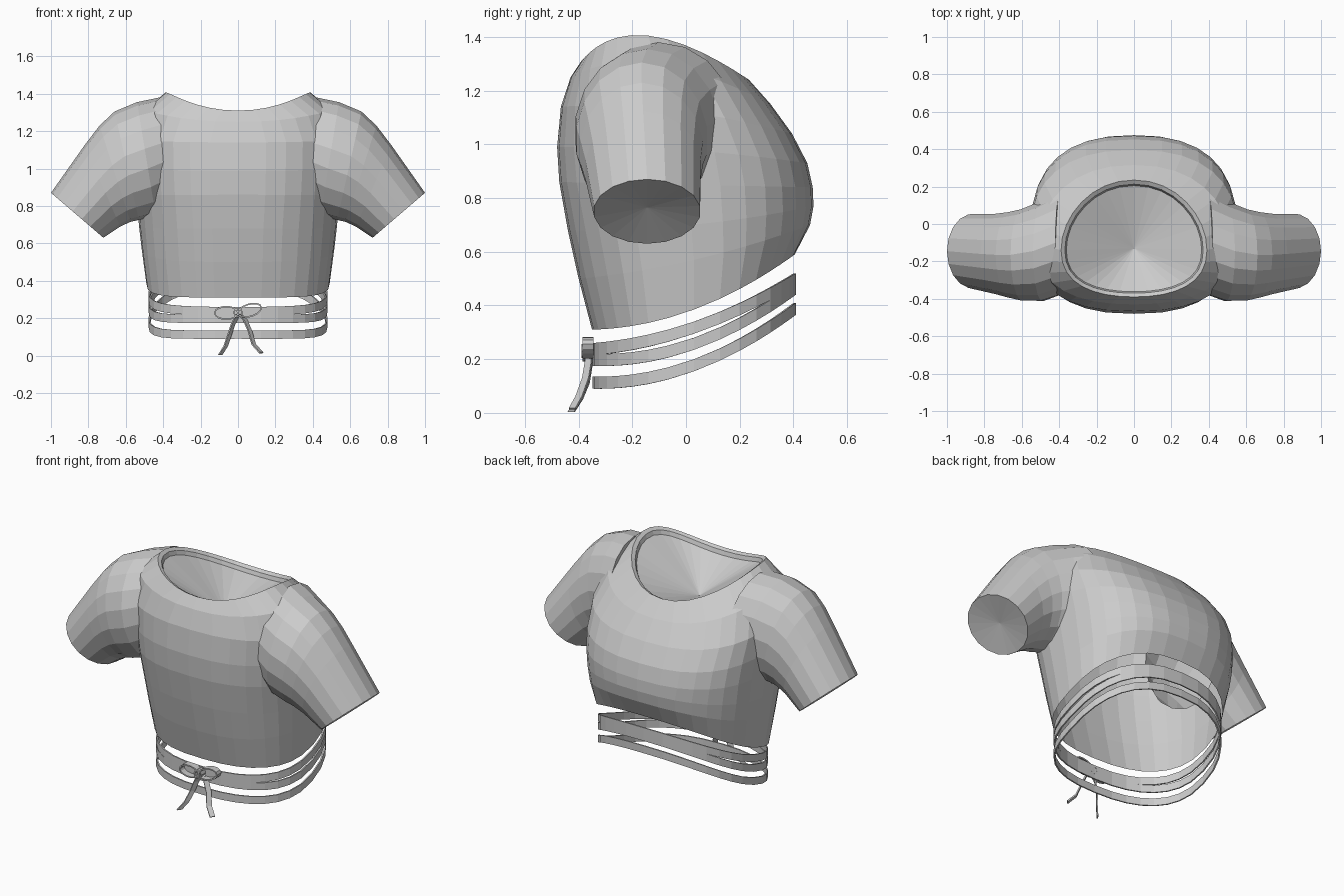
import bpy, bmesh, math
from mathutils import Vector

if "Cube" in bpy.data.objects:
    bpy.data.objects.remove(bpy.data.objects["Cube"])


def make_object(name, bm):
    bmesh.ops.recalc_face_normals(bm, faces=bm.faces)
    mesh = bpy.data.meshes.new(name)
    bm.to_mesh(mesh)
    bm.free()
    obj = bpy.data.objects.new(name, mesh)
    bpy.context.collection.objects.link(obj)
    return obj


def power(v, n):
    return math.copysign(abs(v) ** (2 / n), v)


def body_ring(front, side, back, width, n=2.4, count=32):
    """Closed loop through front, side and back (y, z) points."""
    pts = []
    for i in range(count):
        a = math.tau * i / count
        u = power(-math.cos(a), n)
        y, z = [s + (b - f) / 2 * u + ((b + f) / 2 - s) * u * u
                for f, s, b in zip(front, side, back)]
        pts.append(Vector((width * power(math.sin(a), n), y, z)))
    return pts


def sleeve_ring(top, bottom, yc, hy, sign, count=18):
    pts = []
    for i in range(count):
        a = math.tau * i / count
        k = (1 + math.cos(a)) / 2
        pts.append(Vector((sign * (bottom[0] + (top[0] - bottom[0]) * k),
                           yc + hy * math.sin(a),
                           bottom[1] + (top[1] - bottom[1]) * k)))
    return pts


def loft(name, rings, start, end):
    """Closed solid from rings, with a fan to a point at each end."""
    bm = bmesh.new()
    loops = [[bm.verts.new(p) for p in r] for r in rings]
    n = len(rings[0])
    for a, b in zip(loops, loops[1:]):
        for i in range(n):
            j = (i + 1) % n
            bm.faces.new((a[i], a[j], b[j], b[i]))
    for loop, tip in ((loops[0], start), (loops[-1], end)):
        v = bm.verts.new(tip)
        for i in range(n):
            bm.faces.new((loop[i], loop[(i + 1) % n], v))
    return make_object(name, bm)


def ribbon(name, pts, wide, closed=False, thick=0.008):
    """Thin strip along a path, widened along one direction."""
    bm = bmesh.new()
    a = [bm.verts.new(Vector(p)) for p in pts]
    b = [bm.verts.new(Vector(p) + Vector(wide)) for p in pts]
    n = len(pts)
    for i in range(n if closed else n - 1):
        j = (i + 1) % n
        bm.faces.new((a[i], a[j], b[j], b[i]))
    obj = make_object(name, bm)
    mod = obj.modifiers.new("thickness", 'SOLIDIFY')
    mod.thickness = thick
    mod.offset = 0
    return obj


# bodice, from hem up to the neckline, with the rim and recessed neck inside
rings = [
    body_ring((-.35, .31), (.03, .385), (.405, .59), .49),
    body_ring((-.40, .50), (.03, .57), (.462, .70), .515),
    body_ring((-.44, .68), (.02, .70), (.475, .77), .53),
    body_ring((-.472, .86), (.00, .85), (.472, .84), .54, 2.5),
    body_ring((-.48, .99), (-.02, .98), (.452, .93), .55, 2.5),
    body_ring((-.466, 1.14), (-.06, 1.13), (.395, 1.04), .555, 2.5),
    body_ring((-.43, 1.25), (-.11, 1.30), (.315, 1.15), .51, 2.3),
    body_ring((-.39, 1.31), (-.14, 1.405), (.235, 1.24), .39, 2.1),
    body_ring((-.37, 1.30), (-.14, 1.39), (.213, 1.228), .37, 2.1),
    body_ring((-.362, 1.275), (-.14, 1.365), (.205, 1.205), .362, 2.1),
]
bodice = loft("bodice", rings, (0, .03, .44), (0, -.13, 1.12))

# sleeves, merged into the bodice
for sign in (-1, 1):
    sr = [sleeve_ring(t, b, yc, hy, sign) for t, b, yc, hy in (
        ((.42, 1.38), (.36, .80), -.10, .28),
        ((.54, 1.355), (.44, .75), -.145, .27),
        ((.66, 1.305), (.53, .725), -.165, .247),
        ((.74, 1.23), (.575, .715), -.165, .232),
        ((.82, 1.125), (.63, .69), -.16, .218),
        ((1.0, .87), (.72, .63), -.145, .20))]
    sleeve = loft("sleeve", sr, (sign * .39, -.10, 1.09), (sign * .845, -.145, .765))
    mod = bodice.modifiers.new("join_sleeve", 'BOOLEAN')
    mod.operation = 'UNION'
    mod.solver = 'EXACT'
    mod.object = sleeve
    bpy.context.view_layer.objects.active = bodice
    bpy.ops.object.modifier_apply(modifier=mod.name)
    bpy.data.objects.remove(sleeve)

# open the hem
bm = bmesh.new()
bm.from_mesh(bodice.data)
bm.normal_update()
cap = [f for f in bm.faces if f.calc_center_median().z < .58 and f.normal.z < -.6]
bmesh.ops.delete(bm, geom=cap, context='FACES')
bm.to_mesh(bodice.data)
bm.free()

# waist straps
for name, zf, zs, zb in (("lower_strap", .09, .155, .365),
                         ("middle_strap", .175, .235, .44),
                         ("upper_strap", .215, .295, .475)):
    path = body_ring((-.345, zf), (.03, zs), (.405, zb), .475)
    ribbon(name, path, (0, 0, .045), closed=True)

# bow: two loops, knot and two tails
for side, sign, lift in (("left", -1, .0), ("right", 1, .028)):
    pts = []
    for i in range(14):
        t = math.tau * i / 14
        k = (1 - math.cos(t)) / 2
        pts.append((sign * .125 * k, -.385, .228 + lift * k + .034 * math.sin(t)))
    ribbon(side + "_bow_loop", pts, (0, .04, 0), closed=True)
knot = [(.022 * math.cos(math.tau * i / 8), -.39, .23 + .022 * math.sin(math.tau * i / 8))
        for i in range(8)]
ribbon("bow_knot", knot, (0, .05, 0), closed=True)
ribbon("left_tail", [(-.01, -.375, .22), (-.035, -.375, .17), (-.055, -.385, .11),
                     (-.075, -.41, .05), (-.105, -.44, .003)], (.018, .024, 0))
ribbon("right_tail", [(0, -.375, .22), (.03, -.375, .19), (.055, -.385, .13),
                      (.075, -.41, .06), (.115, -.435, .015)], (.018, .024, 0))
